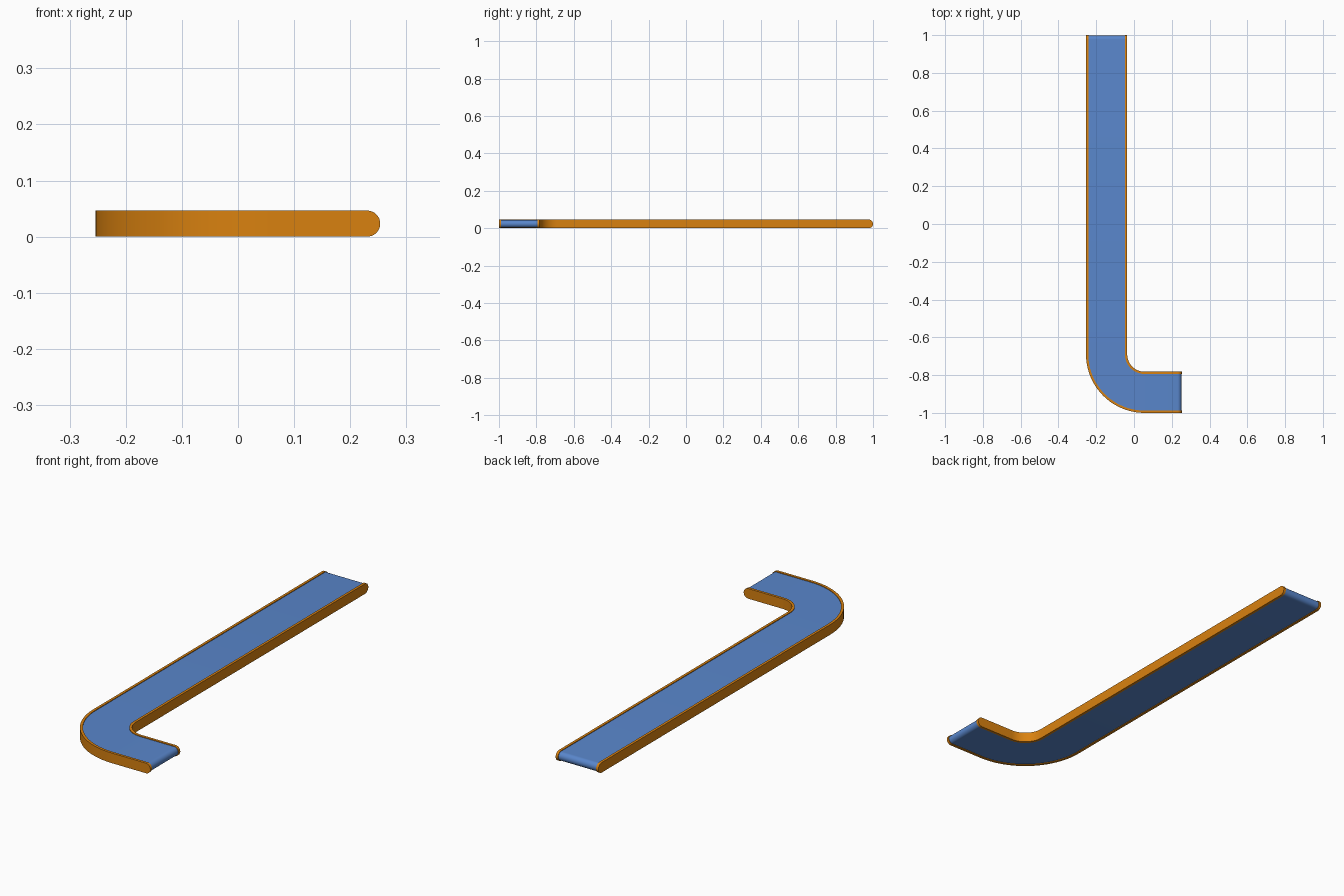
import bpy, bmesh, math

if "Cube" in bpy.data.objects:
    bpy.data.objects.remove(bpy.data.objects["Cube"])

R = 0.0232            # half height of the side rails
CX, CY = 0.056, -0.69  # centre of the bend
R_IN, R_OUT = 0.092, 0.31
RAIL = 0.012
X_END, Y_END = 0.2535, 1.0
L1 = Y_END - CY       # long straight run
L2 = X_END - CX       # short straight run


def material(name, col):
    m = bpy.data.materials.new(name)
    m.diffuse_color = (*col, 1)
    m.use_nodes = True
    m.node_tree.nodes["Principled BSDF"].inputs["Base Color"].default_value = m.diffuse_color
    return m


def stations(r):
    """(kind, value, half height) along the L path with half-round ends."""
    n = 8
    out = []
    for i in range(n + 1):
        a = math.pi / 2 * i / n
        out.append(("long", L1 - R + r * math.cos(a), r * math.sin(a)))
    out += [("bend", math.pi + math.pi / 2 * i / 20, r) for i in range(21)]
    for i in range(n + 1):
        a = math.pi / 2 * i / n
        out.append(("short", L2 - R + r * math.sin(a), r * math.cos(a)))
    return out


def place(kind, v, rad):
    if kind == "long":
        return CX - rad, CY + v
    if kind == "short":
        return CX + v, CY - rad
    return CX + rad * math.cos(v), CY + rad * math.sin(v)


def strip(name, rad0, rad1, r, mat):
    """Rounded-end slab following the path between two bend radii."""
    bm = bmesh.new()
    prev = None
    for kind, v, h in stations(r):
        ring = []
        for rad, s in ((rad0, 1), (rad1, 1), (rad1, -1), (rad0, -1)):
            x, y = place(kind, v, rad)
            ring.append(bm.verts.new((x, y, R + s * h)))
        if prev:
            for k in range(4):
                j = (k + 1) % 4
                bm.faces.new((prev[k], prev[j], ring[j], ring[k]))
        prev = ring
    bmesh.ops.remove_doubles(bm, verts=bm.verts, dist=1e-6)
    bmesh.ops.recalc_face_normals(bm, faces=bm.faces)
    me = bpy.data.meshes.new(name)
    bm.to_mesh(me)
    bm.free()
    me.materials.append(mat)
    ob = bpy.data.objects.new(name, me)
    bpy.context.collection.objects.link(ob)
    bpy.context.view_layer.objects.active = ob
    ob.select_set(True)
    bpy.ops.object.shade_smooth_by_angle(angle=math.radians(35))
    ob.select_set(False)


orange = material("rail orange", (0.69, 0.22, 0.005))
blue = material("belt blue", (0.10, 0.24, 0.60))

# side rails
strip("inner_rail", R_IN, R_IN + RAIL, R, orange)
strip("outer_rail", R_OUT - RAIL, R_OUT, R, orange)
# belt wrapping round both ends, slightly recessed between the rails
strip("belt", R_IN + RAIL, R_OUT - RAIL, R - 0.003, blue)
